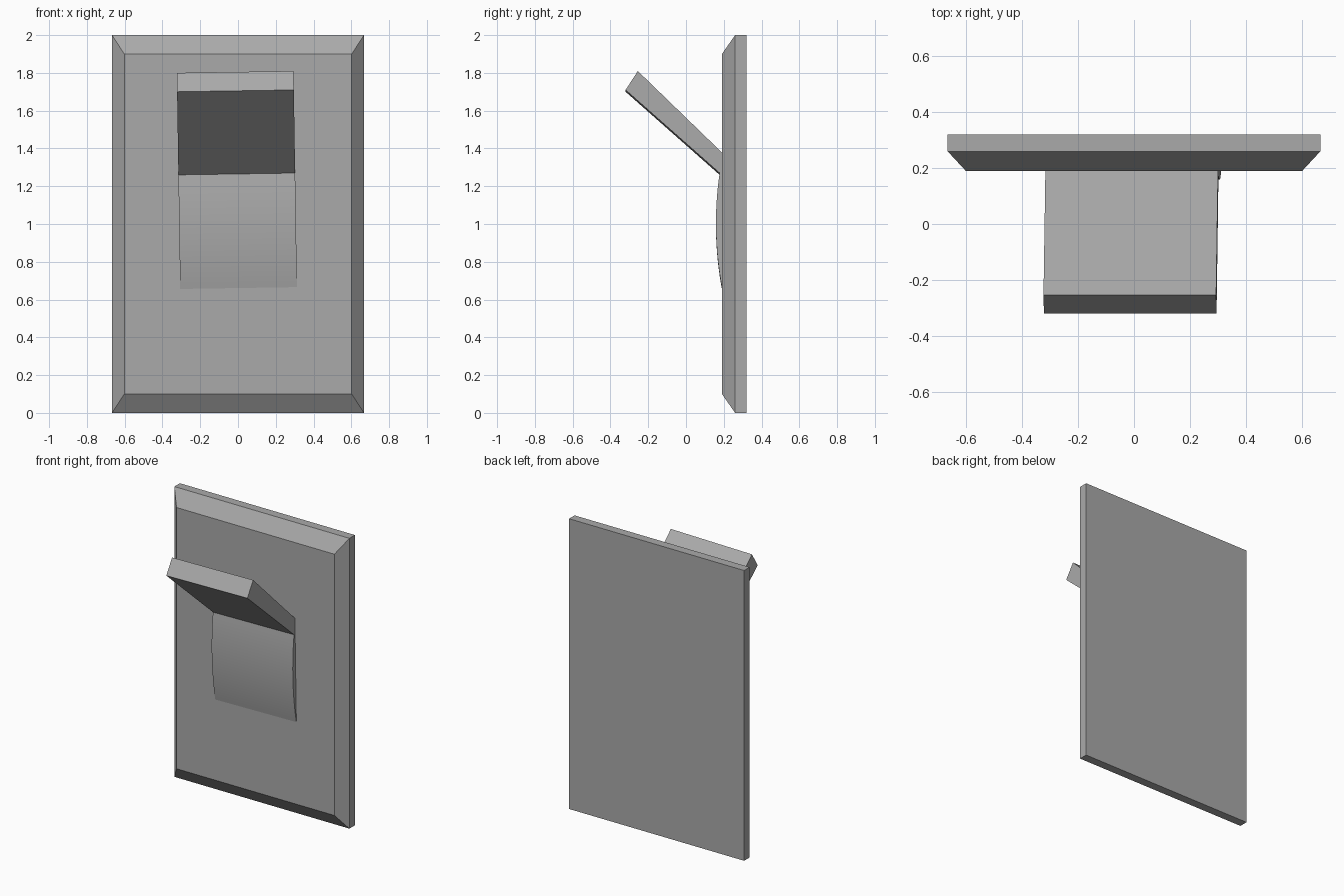
import bpy, bmesh
from math import radians, sin, cos, asin, hypot
from mathutils import Matrix

cube = bpy.data.objects.get("Cube")
if cube:
    bpy.data.objects.remove(cube, do_unlink=True)

grey = bpy.data.materials.new("plain_grey")
grey.use_nodes = True
colour = (0.4, 0.4, 0.4, 1)
grey.diffuse_color = colour
grey.node_tree.nodes["Principled BSDF"].inputs["Base Color"].default_value = colour


def finish(name, bm):
    bmesh.ops.recalc_face_normals(bm, faces=bm.faces)
    mesh = bpy.data.meshes.new(name)
    bm.to_mesh(mesh)
    bm.free()
    mesh.materials.append(grey)
    obj = bpy.data.objects.new(name, mesh)
    bpy.context.collection.objects.link(obj)
    return obj


# Wall plate: a slab whose front is drawn out to a smaller, chamfered face
HALF_W, BACK, RIM, FRONT = 0.667, 0.32, 0.26, 0.19
bm = bmesh.new()
bmesh.ops.create_cube(bm, size=1)
bmesh.ops.scale(bm, vec=(2 * HALF_W, BACK - RIM, 2), verts=bm.verts)
bmesh.ops.translate(bm, vec=(0, (BACK + RIM) / 2, 1), verts=bm.verts)
front = min(bm.faces, key=lambda f: f.calc_center_median().y)
ext = bmesh.ops.extrude_discrete_faces(bm, faces=[front])["faces"][0]
for v in ext.verts:
    v.co.x *= 0.602 / HALF_W
    v.co.y = FRONT
    v.co.z = 1 + (v.co.z - 1) * 0.9
finish("wall_plate", bm)

# Rocker switch: curved lower body and raised lever in one side profile (y, z)
start, end, sag = (0.192, 0.65), (0.178, 1.265), 0.026
dy, dz = end[0] - start[0], end[1] - start[1]
chord = hypot(dy, dz)
radius = (chord ** 2 / 4 + sag ** 2) / (2 * sag)
half = asin(chord / 2 / radius)
STEPS = 16
profile = []
for i in range(STEPS + 1):
    a = half * (2 * i / STEPS - 1)
    along = 0.5 + radius * sin(a) / chord
    bulge = radius * (cos(a) - cos(half))
    profile.append((start[0] + dy * along - bulge, start[1] + dz * along))
profile += [(-0.32, 1.705), (-0.255, 1.805), (0.225, 1.34), (0.225, 0.65)]

bm = bmesh.new()
side = bm.faces.new([bm.verts.new((-0.309, y, z)) for y, z in profile])
ext = bmesh.ops.extrude_face_region(bm, geom=[side])["geom"]
bmesh.ops.translate(bm, vec=(0.618, 0, 0),
                    verts=[g for g in ext if isinstance(g, bmesh.types.BMVert)])
# The switch sits very slightly crooked on the plate
bmesh.ops.rotate(bm, cent=(0, 0, 0.85), verts=bm.verts,
                 matrix=Matrix.Rotation(radians(-0.9), 3, "Y"))
rocker = finish("rocker_switch", bm)
bpy.ops.object.select_all(action="DESELECT")
rocker.select_set(True)
bpy.context.view_layer.objects.active = rocker
bpy.ops.object.shade_smooth_by_angle(angle=radians(20))
